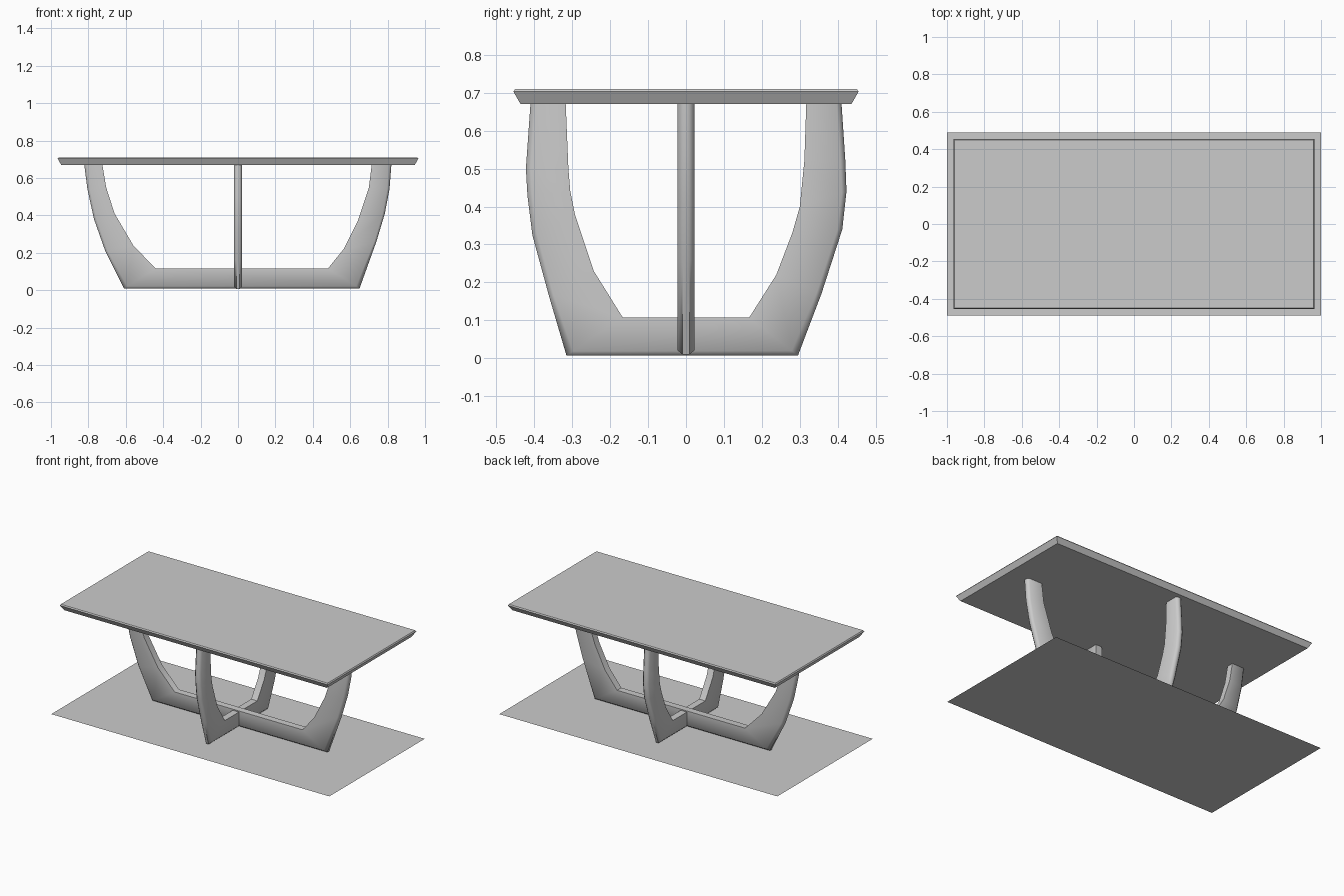
import bpy, bmesh, math
from mathutils import Vector

cube = bpy.data.objects.get("Cube")
if cube:
    bpy.data.objects.remove(cube, do_unlink=True)

grey = bpy.data.materials.new("plain grey")
grey.use_nodes = True
COLOR = (0.6, 0.6, 0.6, 1)
grey.diffuse_color = COLOR
grey.node_tree.nodes["Principled BSDF"].inputs["Base Color"].default_value = COLOR


def finish(name, bm, smooth=None):
    bmesh.ops.recalc_face_normals(bm, faces=bm.faces)
    mesh = bpy.data.meshes.new(name)
    bm.to_mesh(mesh)
    bm.free()
    mesh.materials.append(grey)
    obj = bpy.data.objects.new(name, mesh)
    bpy.context.collection.objects.link(obj)
    if smooth:
        bpy.ops.object.select_all(action='DESELECT')
        obj.select_set(True)
        bpy.context.view_layer.objects.active = obj
        bpy.ops.object.shade_smooth_by_angle(angle=math.radians(smooth))
    return obj


def loft(bm, rings):
    """Bridge equal-sided rings in order and cap both ends."""
    loops = [[bm.verts.new(p) for p in ring] for ring in rings]
    n = len(loops[0])
    for a, b in zip(loops, loops[1:]):
        for i in range(n):
            j = (i + 1) % n
            bm.faces.new((a[i], a[j], b[j], b[i]))
    bm.faces.new(loops[0])
    bm.faces.new(loops[-1])


def leg_frame(name, outer, inner, place, corners, half=0.022, edge=0.009, cut=0.013):
    """Flat U frame whose outer rim is chamfered on both sides."""
    rings = []
    for k, (o, i) in enumerate(zip(outer, inner)):
        o, i = Vector(o), Vector(i)
        d = cut * (1.6 if k in corners else 1)
        s = o + (i - o).normalized() * d
        rings.append([place(*p, t) for p, t in (
            (i, -half), (s, -half), (o, -edge), (o, edge), (s, half), (i, half))])
    bm = bmesh.new()
    loft(bm, rings)
    return finish(name, bm, 50)


# Floor sheet under the table
bm = bmesh.new()
bm.faces.new([bm.verts.new((x, y, 0)) for x, y in
              ((-1, -0.49), (1, -0.49), (1, 0.49), (-1, 0.49))])
finish("floor_sheet", bm)

# Table top: undercut sides and a fine chamfer on the upper edge
bm = bmesh.new()
loft(bm, [[(sx * (0.964 - d), sy * (0.455 - d), z)
           for sx, sy in ((-1, -1), (1, -1), (1, 1), (-1, 1))]
          for d, z in ((0.019, 0.67), (0, 0.703), (0.005, 0.71))])
finish("table_top", bm)

# Long frame, running left to right
leg_frame("long_leg_frame",
          [(-.822, .67), (-.805, .54), (-.77, .38), (-.71, .21), (-.61, .01),
           (.65, .01), (.74, .26), (.785, .41), (.81, .54), (.82, .67)],
          [(-.725, .67), (-.705, .55), (-.66, .41), (-.56, .24), (-.44, .115),
           (.48, .115), (.565, .22), (.64, .37), (.70, .55), (.715, .67)],
          lambda u, z, t: (u, t, z), (4, 5))

# Cross frame, running front to back
leg_frame("cross_leg_frame",
          [(-.41, .67), (-.422, .5), (-.418, .43), (-.405, .325), (-.36, .16), (-.315, .007),
           (.295, .007), (.357, .17), (.412, .34), (.423, .44), (.42, .52), (.41, .67)],
          [(-.317, .67), (-.31, .5), (-.305, .44), (-.293, .38), (-.243, .23), (-.167, .108),
           (.167, .108), (.238, .22), (.28, .33), (.3, .4), (.312, .52), (.317, .67)],
          lambda u, z, t: (t, u, z), (5, 6))
